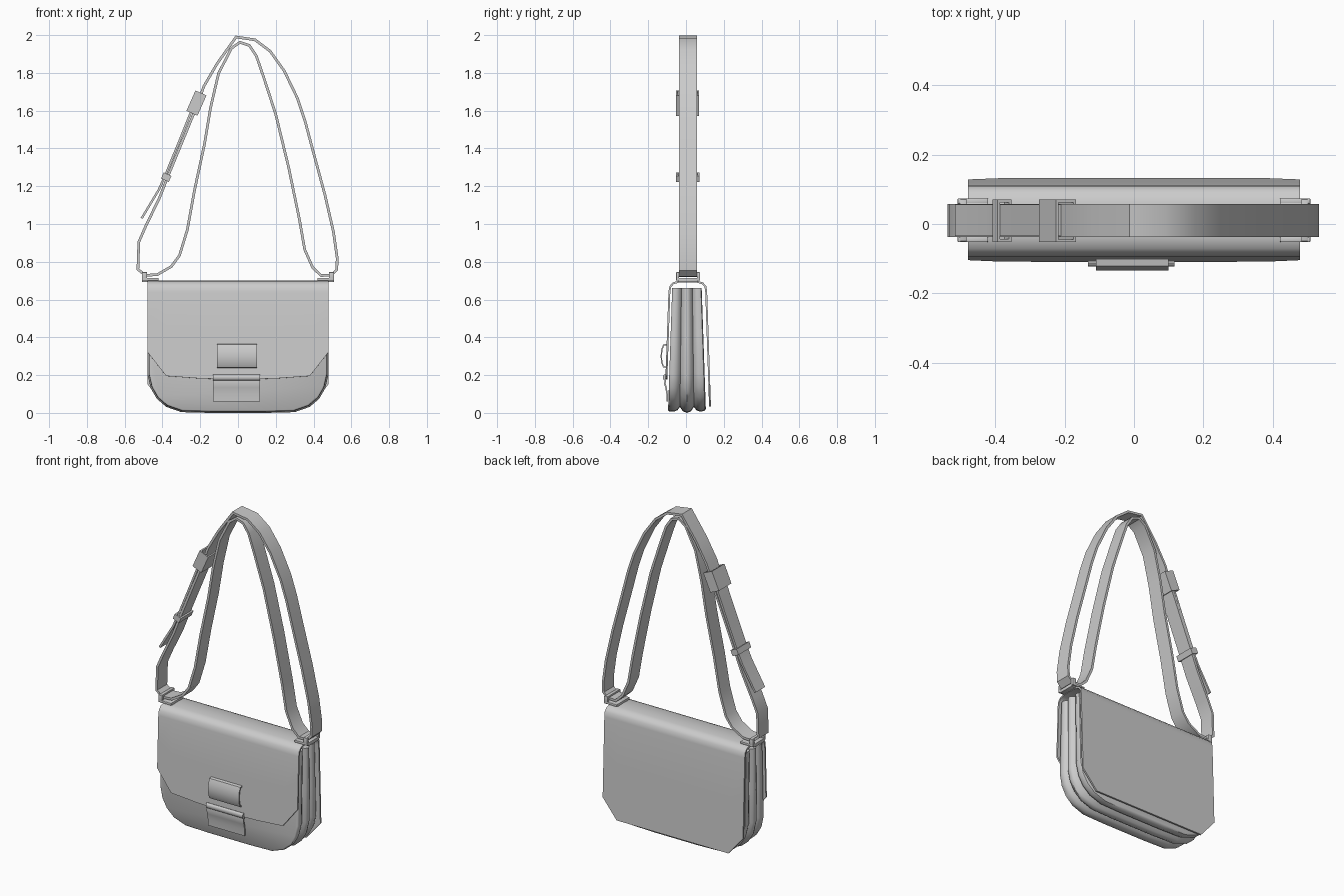
import bpy, bmesh, math
from mathutils import Vector

if "Cube" in bpy.data.objects:
    bpy.data.objects.remove(bpy.data.objects["Cube"])


def finish(name, verts, faces, thick=0.0, bevel=0.0, angle=40):
    """Make a mesh object, optionally thickened and bevelled, with smooth shading."""
    me = bpy.data.meshes.new(name)
    me.from_pydata(verts, [], faces)
    bm = bmesh.new()
    bm.from_mesh(me)
    bmesh.ops.recalc_face_normals(bm, faces=bm.faces)
    bm.to_mesh(me)
    bm.free()
    ob = bpy.data.objects.new(name, me)
    bpy.context.collection.objects.link(ob)
    bpy.ops.object.select_all(action='DESELECT')
    bpy.context.view_layer.objects.active = ob
    ob.select_set(True)
    if thick:
        m = ob.modifiers.new("thickness", 'SOLIDIFY')
        m.thickness, m.offset, m.use_even_offset = thick, 0, True
        bpy.ops.object.modifier_apply(modifier=m.name)
    if bevel:
        m = ob.modifiers.new("bevel", 'BEVEL')
        m.width, m.segments = bevel, 2
        bpy.ops.object.modifier_apply(modifier=m.name)
    bpy.ops.object.shade_smooth_by_angle(angle=math.radians(angle))
    return ob


def loft(rings, closed_ring=False, caps=False, closed_path=False):
    """Skin a list of equal-length point rows."""
    n, k = len(rings[0]), len(rings)
    verts = [p for r in rings for p in r]
    faces = []
    for i in range(k if closed_path else k - 1):
        a, b = i * n, ((i + 1) % k) * n
        for j in range(n if closed_ring else n - 1):
            j2 = (j + 1) % n
            faces.append((a + j, a + j2, b + j2, b + j))
    if caps:
        faces += [tuple(range(n)), tuple(range((k - 1) * n, k * n))]
    return verts, faces


def ribbon_xz(name, pts, y0, y1, thick, closed=False):
    rows = [[(x, y0, z), (x, y1, z)] for x, z in pts]
    return finish(name, *loft(rows, closed_path=closed), thick=thick)


def ribbon_yz(name, pts, x0, x1, thick):
    rows = [[(x0, y, z), (x1, y, z)] for y, z in pts]
    return finish(name, *loft(rows), thick=thick)


def box(name, lo, hi, bevel=0.003):
    rings = [[(lo[0], lo[1], z), (hi[0], lo[1], z), (hi[0], hi[1], z), (lo[0], hi[1], z)]
             for z in (lo[2], hi[2])]
    return finish(name, *loft(rings, closed_ring=True, caps=True), bevel=bevel)


def sleeve(name, centre, width, length, y0, y1, tilt, thick):
    """Rectangular tube around the strap, tilted to follow it."""
    along = Vector((math.sin(tilt), 0, math.cos(tilt)))
    across = Vector((math.cos(tilt), 0, -math.sin(tilt)))
    c = Vector((centre[0], 0, centre[1]))
    rings = []
    for s in (-length / 2, length / 2):
        ring = []
        for w, y in ((-1, y0), (1, y0), (1, y1), (-1, y1)):
            ring.append(c + along * s + across * w * width / 2 + Vector((0, y, 0)))
        rings.append(ring)
    return finish(name, *loft(rings, closed_ring=True), thick=thick)


# Accordion body: U outline swept front to back over three lobes
half = [(0.478, 0.66), (0.478, 0.40), (0.478, 0.20), (0.462, 0.13), (0.43, 0.075),
        (0.38, 0.032), (0.30, 0.004), (0.15, 0.0)]
outline = half + [(-x, z) for x, z in reversed(half)]
folds = [(-0.095, 0.014), (-0.090, 0.008), (-0.065, 0.006), (-0.045, 0.014), (-0.032, 0.032),
         (-0.016, 0.008), (0.005, 0.0), (0.026, 0.008), (0.042, 0.032), (0.055, 0.014),
         (0.075, 0.006), (0.100, 0.012), (0.105, 0.022)]
rings = []
for y, inset in folds:
    ring = []
    for x, z in outline:
        taper = 1 - 0.22 * z / 0.66
        ring.append((x * (1 - inset / 0.478), 0.005 + (y - 0.005) * taper,
                     inset + z * (0.66 - inset) / 0.66))
    rings.append(ring)
finish("accordion_body", *loft(rings, closed_ring=True, caps=True), angle=50)

# Flap and back panel: one sheet folded over the top with clipped corners
over = [(-0.088, 0.64), (-0.083, 0.668), (-0.068, 0.686), (-0.04, 0.694), (0.01, 0.696),
        (0.06, 0.694), (0.088, 0.686), (0.103, 0.668), (0.107, 0.64)]
columns = []
for x, zf, zb in ((-0.478, 0.32, 0.15), (-0.38, 0.195, 0.035), (-0.2, 0.182, 0.035),
                  (0, 0.177, 0.035), (0.2, 0.182, 0.035), (0.38, 0.195, 0.035),
                  (0.478, 0.32, 0.15)):
    front = [(-0.088 - 0.016 * (0.64 - z) / 0.46, z) for z in (zf, (zf + 0.64) / 2)]
    back = [(0.107 + 0.020 * (0.64 - z) / 0.6, z) for z in ((zb + 0.64) / 2, zb)]
    columns.append([(x, y, z) for y, z in front + over + back])
finish("flap_and_back_panel", *loft(columns), thick=0.01)

# Clasp: arched tab on the flap, rolled catch and plate below it
ribbon_yz("clasp_tab", [(-0.102, 0.362), (-0.118, 0.359), (-0.128, 0.335), (-0.131, 0.30),
                        (-0.128, 0.265), (-0.118, 0.244), (-0.104, 0.242)], -0.11, 0.10, 0.007)
roll = [(-0.112 + 0.011 * math.cos(a), 0.188 + 0.016 * math.sin(a))
        for a in [i * math.tau / 12 for i in range(12)]]
finish("clasp_roll", *loft([[(x, y, z) for y, z in roll] for x in (-0.133, 0.117)],
                           closed_ring=True, caps=True))
ribbon_yz("clasp_plate", [(-0.108, 0.18), (-0.112, 0.155), (-0.106, 0.135), (-0.100, 0.10),
                          (-0.098, 0.06)], -0.133, 0.117, 0.008)

# Shoulder strap: one closed loop running through both end rings
strap = [(-0.53, 0.76), (-0.525, 0.905), (-0.49, 0.985), (-0.415, 1.14), (-0.37, 1.255),
         (-0.23, 1.595), (-0.18, 1.73), (-0.11, 1.85), (-0.01, 1.99), (0.09, 1.975),
         (0.17, 1.915), (0.245, 1.81), (0.315, 1.665), (0.355, 1.545), (0.395, 1.395),
         (0.46, 1.155), (0.505, 0.96), (0.525, 0.82), (0.523, 0.758), (0.495, 0.73),
         (0.44, 0.727), (0.395, 0.77), (0.353, 0.865), (0.325, 1.025), (0.268, 1.30),
         (0.20, 1.58), (0.135, 1.78), (0.097, 1.89), (0.06, 1.945), (0.01, 1.962),
         (-0.035, 1.93), (-0.103, 1.797), (-0.145, 1.617), (-0.178, 1.42), (-0.23, 1.18),
         (-0.268, 0.97), (-0.31, 0.833), (-0.353, 0.775), (-0.427, 0.732), (-0.49, 0.728)]
ribbon_xz("shoulder_strap", strap, -0.037, 0.058, 0.014, closed=True)

# Loose strap end, held by the buckle and the keeper
ribbon_xz("strap_tail", [(-0.215, 1.67), (-0.25, 1.59), (-0.31, 1.44), (-0.388, 1.25),
                         (-0.42, 1.18), (-0.51, 1.03)], -0.035, 0.056, 0.012)
sleeve("strap_buckle", (-0.22, 1.64), 0.056, 0.118, -0.048, 0.066, math.radians(24), 0.008)
sleeve("strap_keeper", (-0.38, 1.248), 0.036, 0.035, -0.048, 0.066, math.radians(24), 0.009)

# End rings: base tab on the bag, two posts and a bar over the strap
for side, s in (("left", -1), ("right", 1)):
    def span(a, b):
        return min(s * a, s * b), max(s * a, s * b)
    x0, x1 = span(0.42, 0.508)
    box(side + "_ring_tab", (x0, -0.04, 0.693), (x1, 0.062, 0.714))
    for end, y in (("front", -0.052), ("back", 0.058)):
        box(f"{side}_ring_{end}_rail", (x0, y, 0.700), (x1, y + 0.016, 0.714))
        a, b = span(0.482, 0.508)
        box(f"{side}_ring_{end}_post", (a, y, 0.70), (b, y + 0.016, 0.745))
    a, b = span(0.482, 0.502)
    box(side + "_ring_bar", (a, -0.05, 0.735), (b, 0.072, 0.747))
